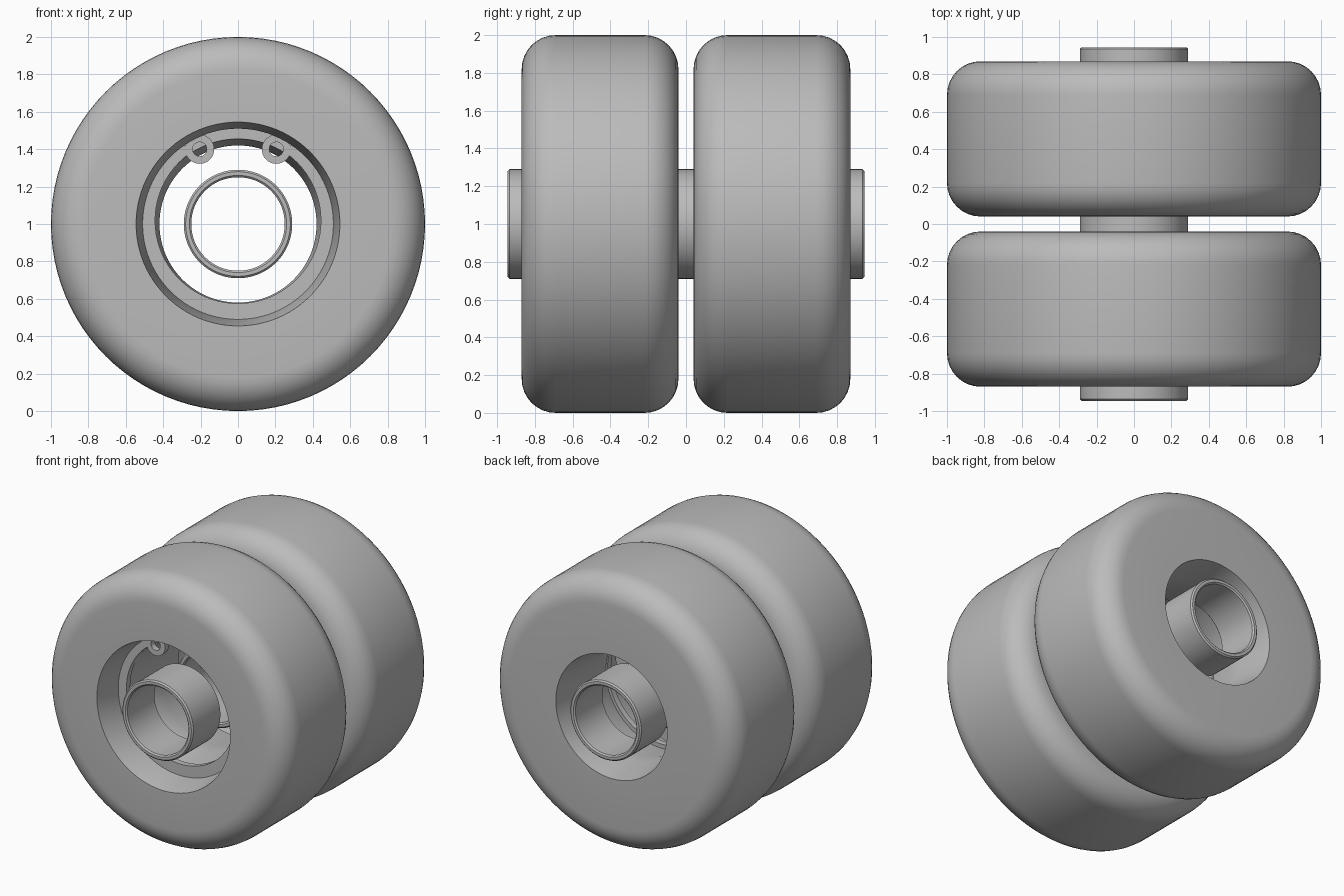
import bpy, bmesh
from math import sin, cos, pi, radians

if "Cube" in bpy.data.objects:
    bpy.data.objects.remove(bpy.data.objects["Cube"], do_unlink=True)

grey = bpy.data.materials.new("plain_grey")
grey.use_nodes = True
GREY = (0.5, 0.5, 0.5, 1)
grey.diffuse_color = GREY
grey.node_tree.nodes["Principled BSDF"].inputs["Base Color"].default_value = GREY


def finish(name, bm, y=0.0):
    bmesh.ops.recalc_face_normals(bm, faces=bm.faces)
    mesh = bpy.data.meshes.new(name)
    bm.to_mesh(mesh)
    bm.free()
    mesh.materials.append(grey)
    obj = bpy.data.objects.new(name, mesh)
    obj.location = (0, y, 1)
    bpy.context.collection.objects.link(obj)
    bpy.ops.object.select_all(action="DESELECT")
    obj.select_set(True)
    bpy.context.view_layer.objects.active = obj
    bpy.ops.object.shade_smooth_by_angle(angle=radians(25))
    return obj


def sweep(bm, sections, closed=True):
    """Skin a list of closed cross-sections, each a list of points."""
    rings = [[bm.verts.new(p) for p in s] for s in sections]
    n = len(rings[0])
    pairs = list(zip(rings, rings[1:])) + ([(rings[-1], rings[0])] if closed else [])
    for a, b in pairs:
        for j in range(n):
            k = (j + 1) % n
            bm.faces.new((a[j], a[k], b[k], b[j]))
    if not closed:
        bm.faces.new(rings[0])
        bm.faces.new(rings[-1][::-1])


def lathe(bm, profile, steps, cx=0.0, cz=0.0):
    """Revolve a closed (radius, y) profile around the y direction."""
    angles = [2 * pi * i / steps for i in range(steps)]
    sweep(bm, [[(cx + r * sin(a), y, cz + r * cos(a)) for r, y in profile] for a in angles])


HALF = 0.415      # half the wheel width
ROUND = 0.18      # tread shoulder radius
PITCH = 0.455     # wheel centre distance from the middle


def wheel(name, y):
    bore = [(0.455, HALF), (0.42, 0.15), (0.42, 0.05), (0.455, -0.17),
            (0.51, -0.17), (0.51, -0.22), (0.545, -HALF)]
    shoulder = [(1 - ROUND + ROUND * sin(t), HALF - ROUND + ROUND * cos(t))
                for t in (i * pi / 16 for i in range(9))]
    tread = [(r, -v) for r, v in shoulder] + shoulder[::-1]
    bm = bmesh.new()
    lathe(bm, bore + tread, 96)
    finish(name, bm, y)


def retaining_ring(name, y):
    front, back = -0.215, -0.171
    bm = bmesh.new()
    # open band, widest at the bottom
    sections = []
    for i in range(61):
        a = radians(34 + (360 - 68) * i / 60)
        inner = 0.443 + 0.018 * cos(a)
        sections.append([(r * sin(a), v, r * cos(a)) for r, v in
                         ((inner, front), (0.512, front), (0.512, back), (inner, back))])
    sweep(bm, sections, closed=False)
    # pierced ears at both ends
    ear = [(0.038, front), (0.078, front), (0.078, back), (0.038, back)]
    for side in (-1, 1):
        lathe(bm, ear, 32, side * 0.205, 0.4)
    finish(name, bm, y)


def bushing(name, start, end):
    c = 0.01
    bm = bmesh.new()
    lathe(bm, [(0.25 + c, start), (0.29 - c, start), (0.29, start + c), (0.29, end - c),
               (0.29 - c, end), (0.25 + c, end), (0.25, end - c), (0.25, start + c)], 64)
    finish(name, bm)


for label, y in (("front", -PITCH), ("rear", PITCH)):
    wheel(label + "_wheel", y)
    retaining_ring(label + "_retaining_ring", y)

bushing("front_bushing", -0.945, -0.61)
bushing("middle_bushing", -0.31, 0.31)
bushing("rear_bushing", 0.61, 0.945)
